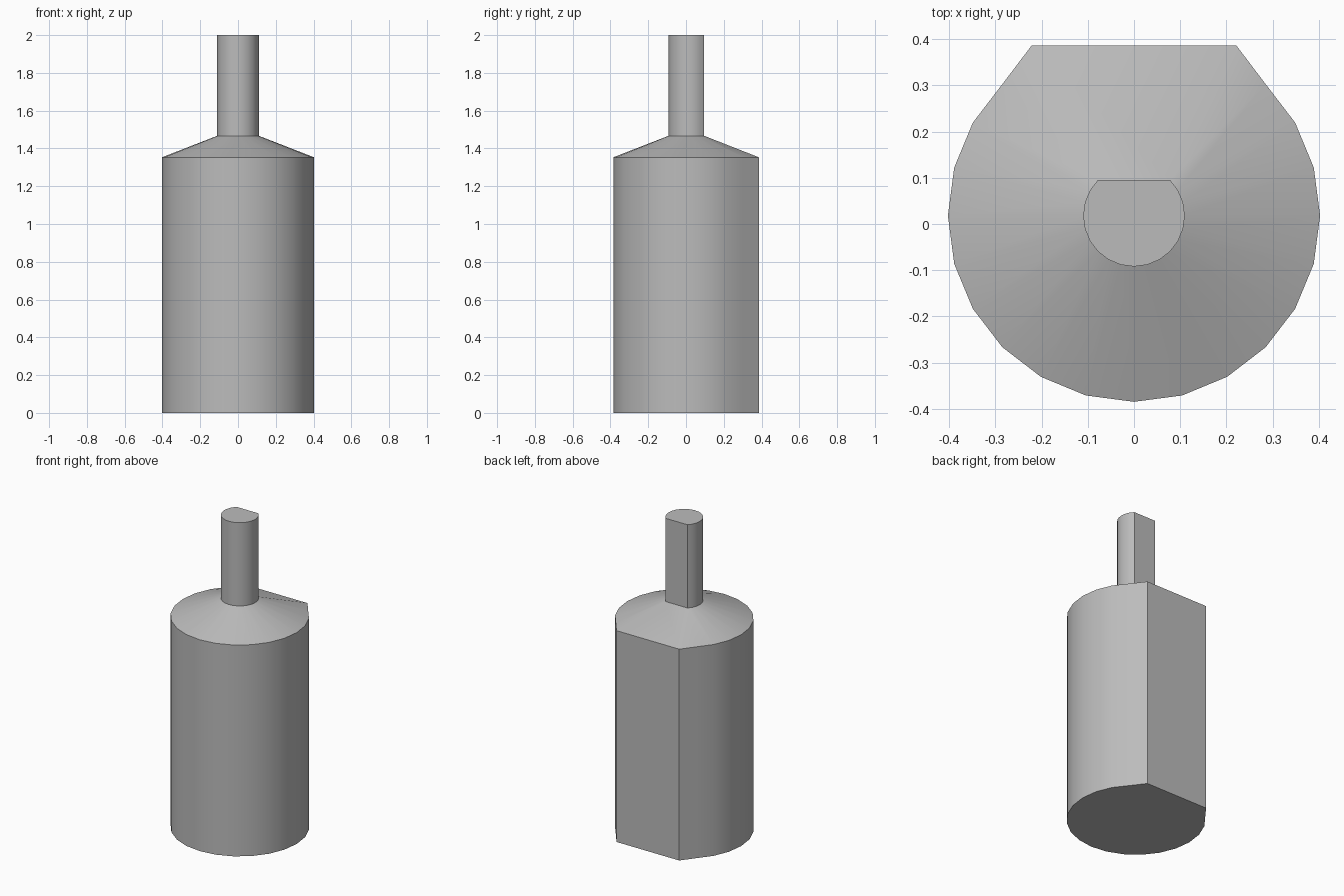
import bpy, bmesh
from math import sin, cos, radians

default = bpy.data.objects.get("Cube")
if default:
    bpy.data.objects.remove(default, do_unlink=True)

CENTRE_Y = 0.018

# Plain grey finish
GREY = (0.5, 0.5, 0.5, 1)
grey = bpy.data.materials.new("plain_grey")
grey.use_nodes = True
grey.diffuse_color = GREY
grey.node_tree.nodes["Principled BSDF"].inputs["Base Color"].default_value = GREY


def arc(radius):
    """Round front, running from the back left to the back right."""
    return [(radius * cos(radians(a)), CENTRE_Y + radius * sin(radians(a)))
            for a in range(45, -226, -15)]


bm = bmesh.new()


def ring(outline, z):
    return [bm.verts.new((x, y, z)) for x, y in outline]


# Outlines: the body flares into two back corners, the neck is cut flat
body = arc(0.403) + [(-0.222, 0.386), (0.222, 0.386)]
neck = arc(0.11)
base, shoulder = ring(body, 0), ring(body, 1.353)
collar, tip = ring(neck, 1.467), ring(neck, 2)


def wall(low, high):
    for i in range(len(low)):
        bm.faces.new((low[i - 1], low[i], high[i], high[i - 1]))


# Straight walls and end caps
wall(base, shoulder)
wall(collar, tip)
bm.faces.new(base)
bm.faces.new(tip)

# Sloping shoulder: round part, two corner triangles, back slope
last = len(collar) - 1
for i in range(last):
    bm.faces.new((shoulder[i], shoulder[i + 1], collar[i + 1], collar[i]))
bm.faces.new((shoulder[last], shoulder[-2], collar[last]))
bm.faces.new((shoulder[-1], shoulder[0], collar[0]))
bm.faces.new((shoulder[-2], shoulder[-1], collar[0], collar[last]))
bmesh.ops.recalc_face_normals(bm, faces=bm.faces)

mesh = bpy.data.meshes.new("bottle")
bm.to_mesh(mesh)
bm.free()
mesh.materials.append(grey)
bottle = bpy.data.objects.new("bottle", mesh)
bpy.context.collection.objects.link(bottle)

# Smooth round sides with crisp rims and flats
bpy.ops.object.select_all(action='DESELECT')
bottle.select_set(True)
bpy.context.view_layer.objects.active = bottle
bpy.ops.object.shade_smooth_by_angle(angle=radians(20))
